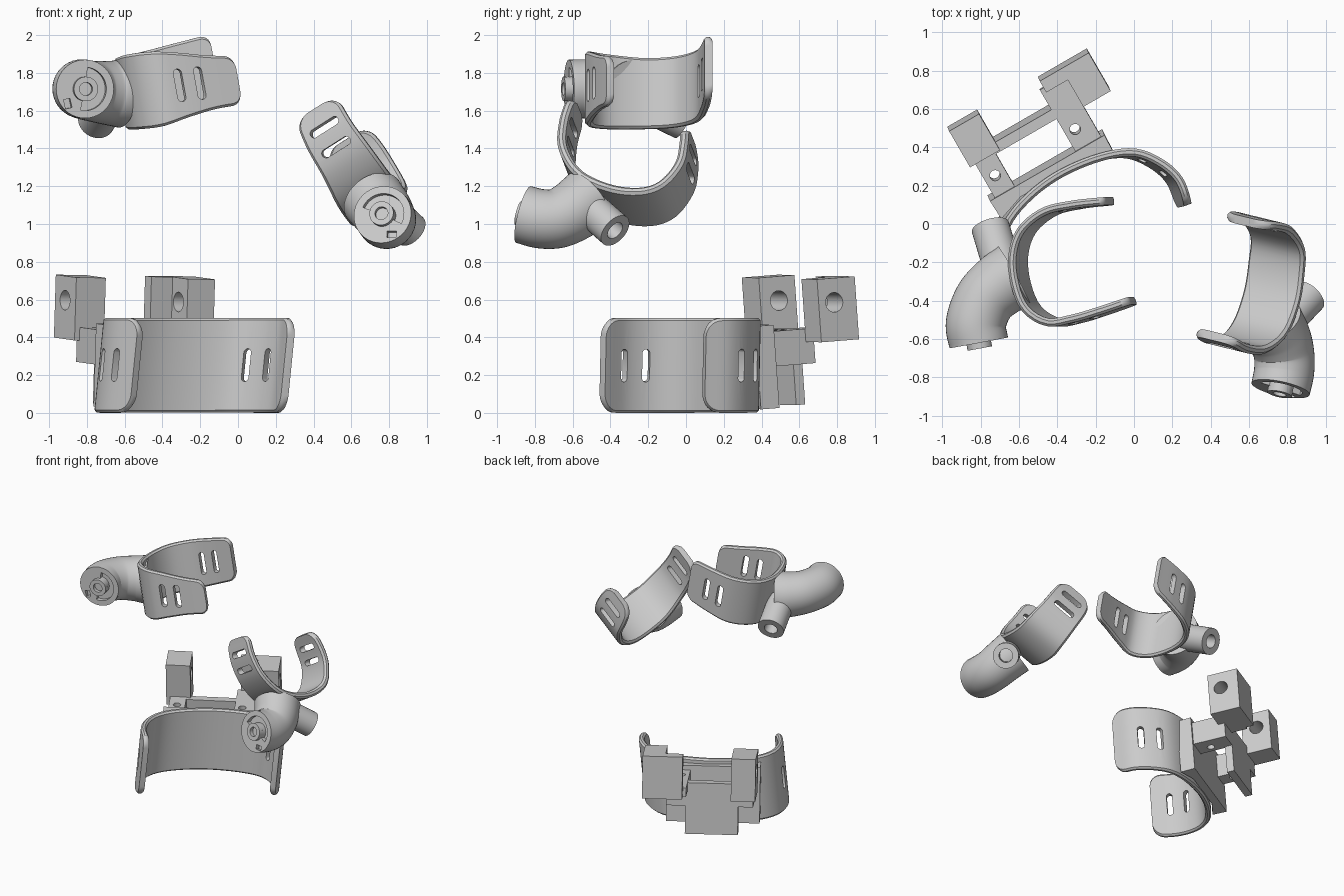
import bpy, bmesh, math
from mathutils import Vector, Matrix

if "Cube" in bpy.data.objects:
    bpy.data.objects.remove(bpy.data.objects["Cube"])

V = Vector


def make(name, verts, faces, angle=35):
    me = bpy.data.meshes.new(name)
    me.from_pydata([tuple(v) for v in verts], [], faces)
    bm = bmesh.new()
    bm.from_mesh(me)
    bmesh.ops.recalc_face_normals(bm, faces=bm.faces)
    bm.to_mesh(me)
    bm.free()
    ob = bpy.data.objects.new(name, me)
    bpy.context.collection.objects.link(ob)
    smooth(ob, angle)
    return ob


def smooth(ob, angle=35):
    ob.data.shade_smooth()
    ob.data.set_sharp_from_angle(angle=math.radians(angle))


def cut(ob, cutters, angle=35):
    for c in cutters:
        m = ob.modifiers.new("cut", 'BOOLEAN')
        m.operation, m.solver, m.object = 'DIFFERENCE', 'EXACT', c
    dg = bpy.context.evaluated_depsgraph_get()
    me = bpy.data.meshes.new_from_object(ob.evaluated_get(dg))
    ob.modifiers.clear()
    ob.data = me
    for c in cutters:
        bpy.data.objects.remove(c)
    smooth(ob, angle)


def skin(name, rings, closed=False, angle=35):
    """Quad skin over rings of equal length, with end caps or closed on itself."""
    n, k = len(rings[0]), len(rings)
    verts = [p for r in rings for p in r]
    faces = [(i * n + j, i * n + (j + 1) % n, (i + 1) % k * n + (j + 1) % n, (i + 1) % k * n + j)
             for i in range(k if closed else k - 1) for j in range(n)]
    if not closed:
        faces += [tuple(range(n)), tuple(range((k - 1) * n, k * n))]
    return make(name, verts, faces, angle)


def spline(pts, steps=16):
    """Catmull-Rom through points of any dimension."""
    p = [V(q) for q in pts]
    p = [p[0] * 2 - p[1]] + p + [p[-1] * 2 - p[-2]]
    out = []
    for i in range(1, len(p) - 2):
        a, b, c, d = p[i - 1:i + 3]
        for k in range(steps):
            t = k / steps
            out.append(0.5 * (2 * b + (c - a) * t + (2 * a - 5 * b + 4 * c - d) * t ** 2
                              + (3 * b - a - 3 * c + d) * t ** 3))
    return out + [p[-2]]


def prism(name, poly, z0, z1, mat=Matrix()):
    return skin(name, [[mat @ V((x, y, z)) for x, y in poly] for z in (z0, z1)])


def circle(r, n=32, c=(0, 0)):
    return [(c[0] + r * math.cos(2 * math.pi * i / n), c[1] + r * math.sin(2 * math.pi * i / n)) for i in range(n)]


def frame(origin, direction):
    m = V(direction).to_track_quat('Z', 'Y').to_matrix().to_4x4()
    m.translation = V(origin)
    return m


def cuff(name, pts, axis, thick, radius, slots_a, slots_b, slot_len=0.175, slot_w=0.045):
    """Strap cuff: a flat band with slots, then bent along the path. pts = (x, y, z, half height)."""
    path = spline(pts)
    H = V(axis).normalized()
    dist = [0.0]
    for a, b in zip(path, path[1:]):
        dist.append(dist[-1] + (b.xyz - a.xyz).length)
    L = dist[-1]

    def at(s):
        i = 0
        while i < len(dist) - 2 and dist[i + 1] < s:
            i += 1
        return path[i].lerp(path[i + 1], (s - dist[i]) / (dist[i + 1] - dist[i]))

    rings, d, c = [], thick / 2, thick * 0.3
    for i in range(65):
        s = L * (0.5 - 0.5 * math.cos(math.pi * i / 64))
        e = min(s, L - s, radius)
        h = at(s)[3] - radius + math.sqrt(max(0, radius ** 2 - (radius - e) ** 2))
        rings.append([V((s, y, z)) for y, z in ((-d + c, -h), (d - c, -h), (d, -h + c), (d, h - c),
                                                (d - c, h), (-d + c, h), (-d, h - c), (-d, -h + c))])
    ob = skin(name, rings)
    cutters = []
    for s0 in list(slots_a) + [L - q for q in slots_b]:
        r, k = slot_w / 2, slot_len / 2 - slot_w / 2
        poly = [(s0 + x, y + (k if y > 1e-6 else -k)) for x, y in
                [(r * math.cos(math.pi * (2 * i + 1) / 16), r * math.sin(math.pi * (2 * i + 1) / 16)) for i in range(16)]]
        cutters.append(prism("slot_cutter", poly, -0.2, 0.2, Matrix.Rotation(math.pi / 2, 4, 'X')))
    cut(ob, cutters)
    for v in ob.data.vertices:
        s, y, z = v.co
        T = (at(min(L, s + 0.03)).xyz - at(max(0, s - 0.03)).xyz)
        v.co = at(s).xyz + H * z + T.cross(H).normalized() * y
    smooth(ob, 40)
    return ob


def elbow(name, pts, turn):
    """Bent pipe, points = (x, y, z, radius), with a keyed socket cut in its first face."""
    path = spline(pts, 8)
    rings, q = [], None
    for i, p in enumerate(path):
        t = (path[min(i + 1, len(path) - 1)].xyz - path[max(i - 1, 0)].xyz).normalized()
        q = t.to_track_quat('Z', 'Y') if i == 0 else last.rotation_difference(t) @ q
        last = t
        rings.append([p.xyz + q @ V((x * p[3], y * p[3], 0)) for x, y in circle(1, 40)])
    ob = skin(name, rings)
    n = (path[0].xyz - path[1].xyz).normalized()
    side = V((0, 0, 1)).cross(n).normalized()
    face = Matrix((side, n.cross(side), n)).transposed().to_4x4()
    face.translation = path[0].xyz
    face = face @ Matrix.Rotation(math.radians(turn), 4, 'Z')
    arc = [math.radians(-25 + 185 * i / 24) for i in range(25)]
    groove = [(0.115 * math.cos(a), 0.115 * math.sin(a)) for a in arc] + \
             [(0.065 * math.cos(a), 0.065 * math.sin(a)) for a in reversed(arc)]
    window = [(0.03, -0.125), (0.08, -0.125), (0.08, -0.09), (0.03, -0.09)]
    cut(ob, [prism("groove_cutter", groove, -0.035, 0.05, face),
             prism("window_cutter", window, -0.03, 0.05, face)])
    tube(name + "_hub", face, 0.065, 0.035, -0.02, 0.03)


def tube(name, mat, r_out, r_in, z0, z1):
    prof = [(r_out, z0), (r_out, z1), (r_in, z1), (r_in, z0)]
    skin(name, [[mat @ V((r * c, r * s, z)) for r, z in prof] for c, s in circle(1, 36)], closed=True)


def branch(name, a, b, r, hole):
    tube(name, frame(a, V(b) - V(a)), r, hole, 0, (V(b) - V(a)).length)


# local frame of the large cuff and its bracket, turned 30 degrees
O, U, W = V((-0.42, 0.25, 0)), V((0.866, 0.5, 0)), V((-0.5, 0.866, 0))

# large lower cuff
uv = [(0.515, -0.475), (0.535, -0.33), (0.49, -0.2), (0.395, -0.09), (0.22, -0.025), (0, 0),
      (-0.2, -0.025), (-0.36, -0.09), (-0.455, -0.2), (-0.485, -0.36), (-0.445, -0.54)]
cuff("large_cuff", [(*(O + U * u + W * v).xy, 0.252, 0.252) for u, v in uv],
     (0.1, 0.02, 1), 0.042, 0.09, (0.21, 0.345), (0.14, 0.28))

# upper left cuff with pipe elbow and side branch
cuff("left_cuff", [(-0.005, -0.40, 1.76, 0.13), (-0.15, -0.45, 1.75, 0.145), (-0.3, -0.495, 1.735, 0.175),
                   (-0.43, -0.51, 1.715, 0.2), (-0.55, -0.42, 1.70, 0.2), (-0.605, -0.22, 1.69, 0.19),
                   (-0.57, -0.05, 1.70, 0.19), (-0.45, 0.06, 1.73, 0.19), (-0.3, 0.10, 1.78, 0.18),
                   (-0.125, 0.12, 1.84, 0.165)],
     (-0.18, 0, 1), 0.042, 0.055, (0.215, 0.325), (0.15, 0.26))
elbow("left_elbow", [(-0.81, -0.62, 1.715, 0.155), (-0.825, -0.52, 1.715, 0.157), (-0.78, -0.4, 1.705, 0.16),
                     (-0.7, -0.32, 1.695, 0.168), (-0.622, -0.275, 1.69, 0.18)], -77)
branch("left_branch", (-0.68, -0.25, 1.66), (-0.75, -0.015, 1.545), 0.1, 0.05)

# right cuff, tipped over, with its elbow and branch
cuff("right_cuff", [(0.415, -0.585, 1.61, 0.13), (0.485, -0.625, 1.47, 0.14), (0.575, -0.625, 1.33, 0.15),
                    (0.66, -0.54, 1.19, 0.165), (0.72, -0.38, 1.11, 0.17), (0.745, -0.22, 1.09, 0.17),
                    (0.75, -0.1, 1.13, 0.165), (0.70, -0.01, 1.24, 0.155), (0.635, 0.015, 1.35, 0.15),
                    (0.575, 0.015, 1.45, 0.13)],
     (0.82, -0.2, 0.52), 0.046, 0.07, (0.115, 0.235), (0.1, 0.21))
elbow("right_elbow", [(0.765, -0.86, 1.05, 0.155), (0.783, -0.77, 1.028, 0.157), (0.783, -0.68, 1.03, 0.158),
                      (0.76, -0.595, 1.07, 0.163), (0.715, -0.515, 1.13, 0.17)], 0)
branch("right_branch", (0.76, -0.54, 1.11), (0.915, -0.375, 0.965), 0.095, 0.05)

# bracket behind the large cuff, leaning slightly
lean = Matrix(((U.x, W.x, 0.03, O.x - 0.018), (U.y, W.y, -0.07, O.y + 0.035), (-0.01, 0.07, 1, -0.024), (0, 0, 0, 1)))


def rect(u0, u1, v0, v1):
    return [(u0, v0), (u1, v0), (u1, v1), (u0, v1)]


prism("bracket_base", [(-0.35, 0.05), (0.34, 0.05), (0.335, -0.06), (0.2, -0.01), (-0.2, -0.01), (-0.345, -0.06)],
      0.05, 0.49, lean)
prism("bracket_back_plate", rect(-0.21, 0.18, 0.245, 0.3), 0.05, 0.45, lean)
for side, u0, u1, hole in (("left", -0.32, -0.2, -0.26), ("right", 0.165, 0.32, 0.222)):
    arm = prism(side + "_bracket_arm", rect(u0, u1, 0.04, 0.3), 0.27, 0.455, lean)
    cut(arm, [prism("arm_hole_cutter", circle(0.028, 24, (hole, 0.15)), 0.1, 0.6, lean)])
prism("right_bracket_shelf", rect(0.165, 0.33, 0.295, 0.42), 0.385, 0.455, lean)
left = rect(-0.35, -0.17, 0.272, 0.49)
right = [(0.32, 0.25), (0.485, 0.25), (0.485, 0.48), (0.19, 0.48), (0.19, 0.412), (0.32, 0.412)]
across = Matrix.Rotation(math.pi / 2, 4, 'Y')
for side, poly, u, v in (("left", left, -0.26, 0.385), ("right", right, 0.4, 0.345)):
    block = prism(side + "_bracket_block", poly, 0.385, 0.718, lean)
    m = lean @ Matrix.Translation((u, v, 0.59)) @ across
    cut(block, [prism("block_hole_cutter", circle(0.052, 32), -0.25, 0.25, m)])
